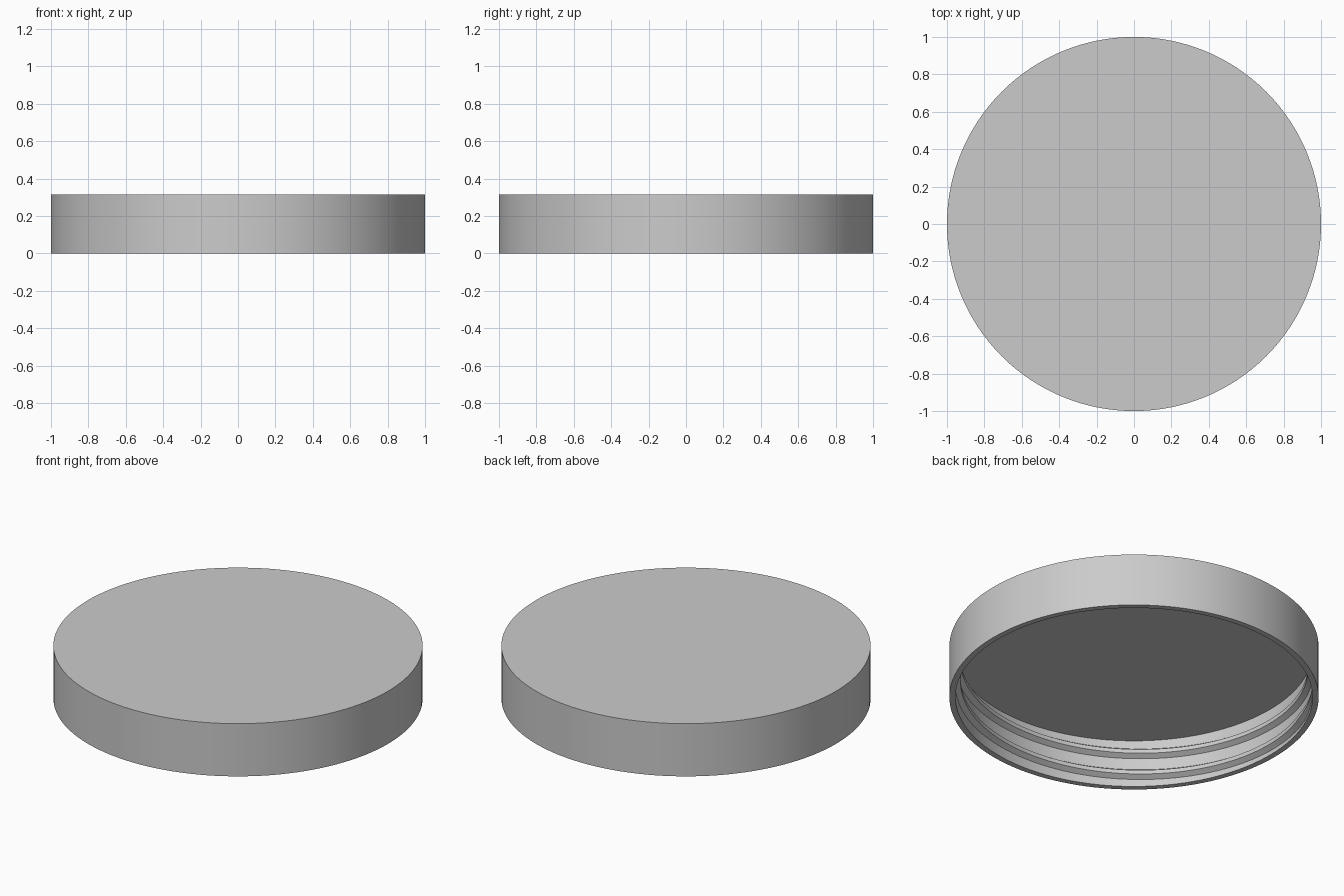
import bpy, bmesh, math

if "Cube" in bpy.data.objects:
    bpy.data.objects.remove(bpy.data.objects["Cube"])

SEGMENTS = 128
HEIGHT = 0.315
CEILING = 0.285
WALL = 0.967

grey = bpy.data.materials.new("plain grey")
grey.use_nodes = True
grey.diffuse_color = (0.6, 0.6, 0.6, 1)
grey.node_tree.nodes["Principled BSDF"].inputs["Base Color"].default_value = (0.6, 0.6, 0.6, 1)


def add_object(name, bm):
    bmesh.ops.recalc_face_normals(bm, faces=bm.faces)
    mesh = bpy.data.meshes.new(name)
    bm.to_mesh(mesh)
    bm.free()
    mesh.materials.append(grey)
    obj = bpy.data.objects.new(name, mesh)
    bpy.context.collection.objects.link(obj)
    bpy.ops.object.select_all(action="DESELECT")
    obj.select_set(True)
    bpy.context.view_layer.objects.active = obj
    bpy.ops.object.shade_smooth_by_angle(angle=math.radians(25))
    return obj


def ring(bm, radius, z):
    return [bm.verts.new((radius * math.cos(a), radius * math.sin(a), z))
            for a in (math.tau * i / SEGMENTS for i in range(SEGMENTS))]


# Cap shell: flat top, straight skirt, hollow underside
bm = bmesh.new()
profile = [(1, HEIGHT), (1, 0), (WALL, 0), (WALL, CEILING)]
rings = [ring(bm, r, z) for r, z in profile]
for a, b in zip(rings, rings[1:]):
    for i in range(SEGMENTS):
        j = (i + 1) % SEGMENTS
        bm.faces.new((a[i], a[j], b[j], b[i]))
bm.faces.new(rings[0])
bm.faces.new(rings[-1])
add_object("cap_shell", bm)

# Screw thread: a trapezoid swept along a helix, tapered at both ends
bm = bmesh.new()
TURNS, PITCH, START, DEPTH = 1.75, 0.13, 0.06, 0.03
FIRST = math.radians(135)
steps = int(TURNS * SEGMENTS)
section = [(0, -0.032), (1, -0.012), (1, 0.012), (0, 0.032)]
loops = []
for i in range(steps + 1):
    angle = FIRST + math.tau * i / SEGMENTS
    z = START - 0.02 + PITCH * i / SEGMENTS
    fade = max(0.05, min(1, i / 8, (steps - i) / 8))
    loop = []
    for depth, dz in section:
        r = WALL + 0.002 - DEPTH * depth * fade
        loop.append(bm.verts.new((r * math.cos(angle), r * math.sin(angle), z + dz * fade)))
    loops.append(loop)
for a, b in zip(loops, loops[1:]):
    for k in range(4):
        m = (k + 1) % 4
        bm.faces.new((a[k], a[m], b[m], b[k]))
bm.faces.new(loops[0])
bm.faces.new(loops[-1])
add_object("screw_thread", bm)
